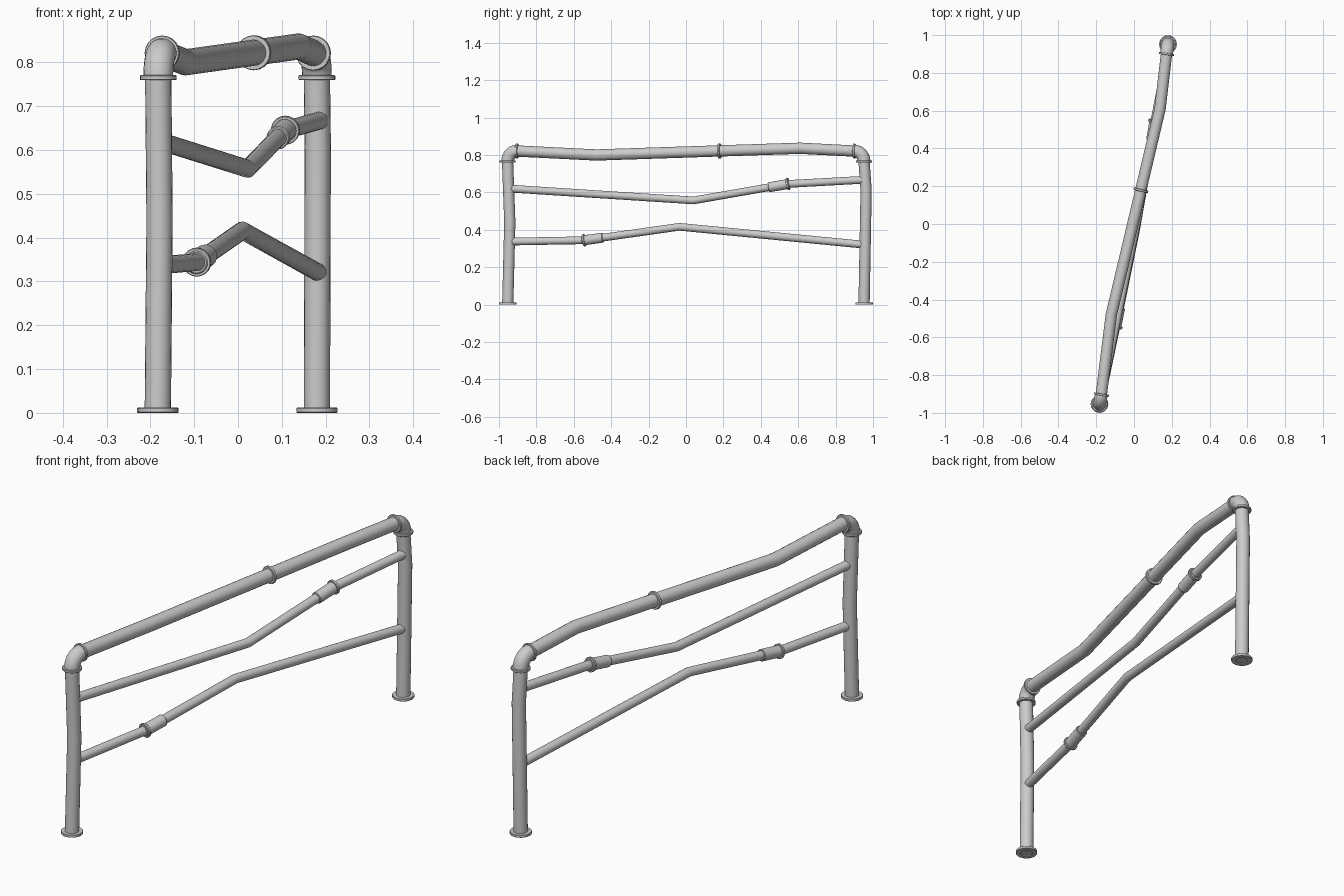
import bpy, bmesh, math
from mathutils import Vector

if "Cube" in bpy.data.objects:
    bpy.data.objects.remove(bpy.data.objects["Cube"])

SIDES = 20


def finish(name, bm):
    bmesh.ops.recalc_face_normals(bm, faces=bm.faces)
    me = bpy.data.meshes.new(name)
    bm.to_mesh(me)
    bm.free()
    ob = bpy.data.objects.new(name, me)
    bpy.context.collection.objects.link(ob)
    bpy.ops.object.select_all(action='DESELECT')
    ob.select_set(True)
    bpy.context.view_layer.objects.active = ob
    bpy.ops.object.shade_smooth_by_angle(angle=math.radians(32))
    return ob


def sweep(name, path, radii, axis=None, closed=False):
    """Round section swept along a path; mitred at bends."""
    pts = [Vector(p) for p in path]
    if not isinstance(radii, (list, tuple)):
        radii = [radii] * len(pts)
    bm = bmesh.new()
    rings, side = [], None
    for i, p in enumerate(pts):
        if axis:
            t = Vector(axis).normalized()
        else:
            a = (p - pts[i - 1]).normalized() if i else Vector()
            b = (pts[i + 1] - p).normalized() if i < len(pts) - 1 else Vector()
            t = (a + b).normalized()
        if side is None:
            side = t.cross(Vector((0, 0, 1)) if abs(t.z) < 0.9 else Vector((0, 1, 0)))
        side = (side - t * side.dot(t)).normalized()
        up = t.cross(side)
        rings.append([bm.verts.new(p + radii[i] * (math.cos(w) * side + math.sin(w) * up))
                      for w in (2 * math.pi * k / SIDES for k in range(SIDES))])
    pairs = list(zip(rings, rings[1:]))
    if closed:
        pairs.append((rings[-1], rings[0]))
    for r, s in pairs:
        for k in range(SIDES):
            j = (k + 1) % SIDES
            bm.faces.new((r[k], r[j], s[j], s[k]))
    if not closed:
        bm.faces.new(rings[0])
        bm.faces.new(rings[-1])
    return finish(name, bm)


def collar(name, centre, axis, radius, width, hole=0.02):
    """Bevelled ring around a pipe."""
    c, d = Vector(centre), Vector(axis).normalized()
    h, b = width / 2, 0.0015
    prof = [(-h, hole), (-h, radius - b), (-h + b, radius),
            (h - b, radius), (h, radius - b), (h, hole)]
    return sweep(name, [c + d * s for s, _ in prof], [r for _, r in prof], axis=d, closed=True)


# Posts with foot flanges, top collars and elbows
POSTS = {
    "front": ([(-.183, -.953, .004), (-.179, -.942, .44), (-.182, -.954, .765)], (-.173, -.903, .821)),
    "back": ([(.180, .952, .004), (.182, .963, .61), (.180, .952, .765)], (.172, .900, .821)),
}
for end, (path, rail_end) in POSTS.items():
    sweep(end + "_post", path, 0.03)
    foot = Vector(path[0])
    foot.z = 0.006
    collar(end + "_foot_flange", foot, (0, 0, 1), 0.047, 0.012, 0.026)
    top, e = Vector(path[-1]), Vector(rail_end)
    collar(end + "_post_collar", top, (0, 0, 1), 0.042, 0.011)
    flat = Vector((e.x - top.x, e.y - top.y, 0))
    rise = Vector((0, 0, e.z - top.z))
    arc = [top + flat * (1 - math.cos(a)) + rise * math.sin(a)
           for a in (math.pi / 2 * k / 8 for k in range(9))]
    sweep(end + "_elbow", arc, 0.034)
    collar(end + "_rail_collar", e, flat, 0.040, 0.011)

# Top rail with its joint collar
p1, p2 = Vector((-.120, -.48, .80)), Vector((.138, .61, .836))
sweep("top_rail", [POSTS["front"][1], p1, p2, POSTS["back"][1]], 0.03)
collar("top_rail_joint", p1.lerp(p2, 0.605), p2 - p1, 0.040, 0.012)

# Middle rails: long straight end, bend, coupling, short end
RAILS = {
    "upper_rail": [(-.178, -.94, .620), (.022, .04, .557), (.108, .545, .645), (.186, .945, .667)],
    "lower_rail": [(.182, .945, .321), (.010, -.035, .416), (-.094, -.545, .344), (-.177, -.94, .337)],
}
for name, path in RAILS.items():
    sweep(name, path, 0.0205)
    bend, joint = Vector(path[1]), Vector(path[2])
    d = (joint - bend).normalized()
    sweep(name + "_coupling", [joint - d * .105, joint - d * .102, joint + d * .006, joint + d * .009],
          [.024, .0265, .0265, .024])
    collar(name + "_coupling_collar", joint, d, 0.033, 0.011, 0.018)
